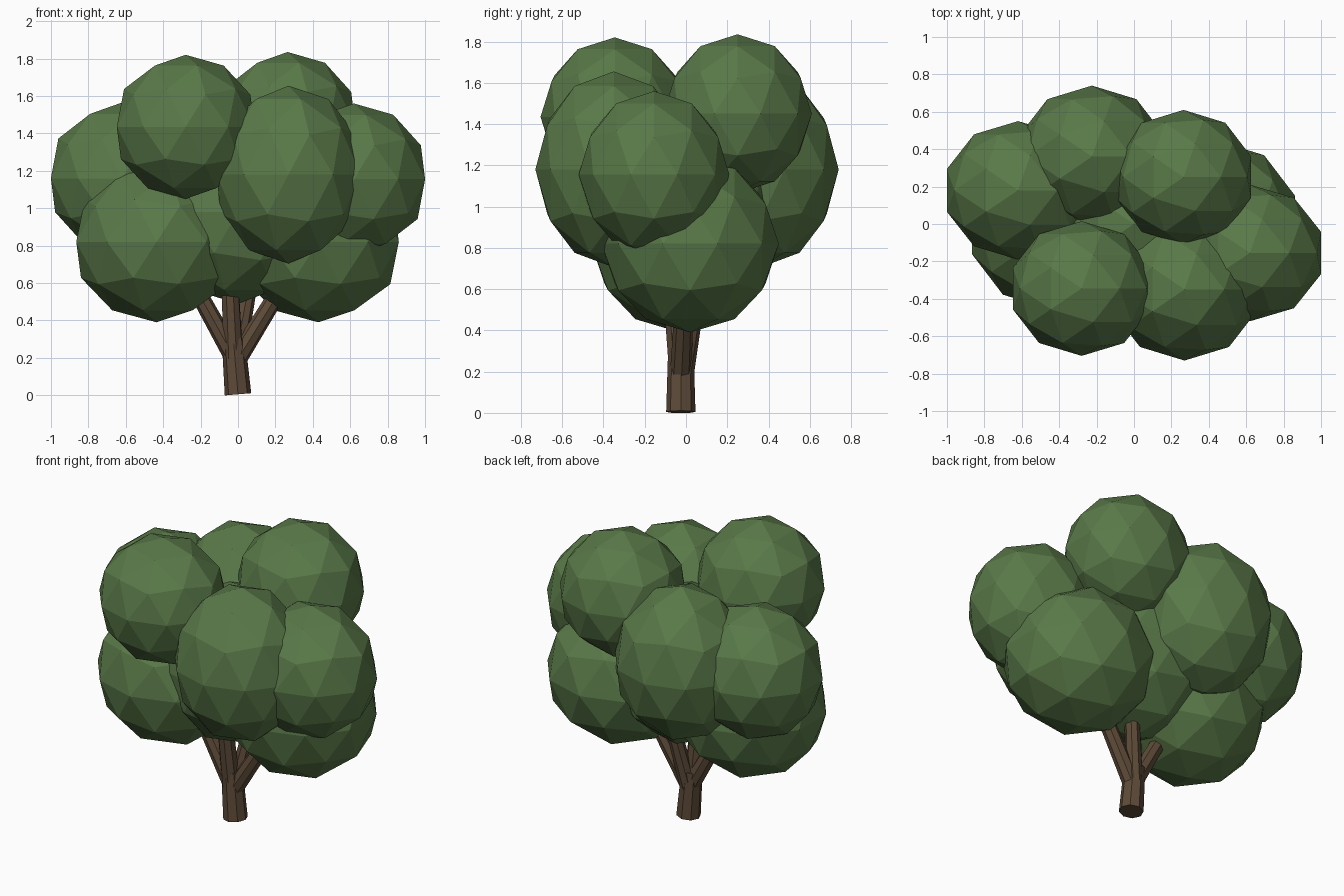
import bpy
from mathutils import Vector

if "Cube" in bpy.data.objects:
    bpy.data.objects.remove(bpy.data.objects["Cube"])


def material(name, rgb):
    m = bpy.data.materials.new(name)
    m.diffuse_color = (*rgb, 1)
    m.use_nodes = True
    m.node_tree.nodes["Principled BSDF"].inputs["Base Color"].default_value = m.diffuse_color
    return m


LEAF = material("leaf_green", (0.10, 0.19, 0.065))
BARK = material("bark_brown", (0.11, 0.07, 0.04))


def clump(name, centre, radii):
    bpy.ops.mesh.primitive_ico_sphere_add(subdivisions=2, radius=1, location=centre)
    ob = bpy.context.object
    ob.name = name
    ob.scale = radii
    bpy.ops.object.transform_apply(location=False, rotation=False, scale=True)
    ob.data.materials.append(LEAF)


def limb(name, start, end, r1, r2):
    a, b = Vector(start), Vector(end)
    bpy.ops.mesh.primitive_cone_add(vertices=8, radius1=r1, radius2=r2,
                                    depth=(b - a).length, location=(a + b) / 2)
    ob = bpy.context.object
    ob.name = name
    ob.rotation_euler = (b - a).to_track_quat('Z', 'Y').to_euler()
    ob.data.materials.append(BARK)


# Foliage: one core, two low clumps, four around the middle, two on top
clumps = {
    "core_foliage": ((0.0, 0.0, 0.98), (0.46, 0.42, 0.49)),
    "low_left_foliage": ((-0.435, -0.03, 0.82), (0.452, 0.43, 0.43)),
    "low_right_foliage": ((0.43, 0.02, 0.82), (0.452, 0.43, 0.43)),
    "left_foliage": ((-0.62, 0.18, 1.16), (0.40, 0.37, 0.405)),
    "right_foliage": ((0.62, -0.155, 1.155), (0.40, 0.365, 0.405)),
    "front_foliage": ((0.27, -0.35, 1.18), (0.405, 0.38, 0.475)),
    "back_foliage": ((-0.225, 0.36, 1.18), (0.405, 0.38, 0.475)),
    "top_front_foliage": ((-0.28, -0.345, 1.435), (0.387, 0.36, 0.385)),
    "top_back_foliage": ((0.265, 0.25, 1.45), (0.38, 0.36, 0.385)),
}
for name, (centre, radii) in clumps.items():
    clump(name, centre, radii)

# Trunk, leaning slightly left
limb("trunk", (0.0, -0.025, 0.005), (-0.025, -0.025, 0.30), 0.071, 0.062)

# Branches fanning up into the foliage
limb("left_branch", (-0.02, -0.025, 0.20), (-0.32, -0.03, 0.74), 0.052, 0.042)
limb("right_branch", (0.0, -0.025, 0.20), (0.32, 0.0, 0.72), 0.052, 0.042)
limb("front_branch", (-0.025, -0.03, 0.20), (-0.05, -0.08, 0.75), 0.055, 0.045)
limb("back_branch", (-0.01, -0.01, 0.20), (0.09, 0.08, 0.75), 0.05, 0.04)
